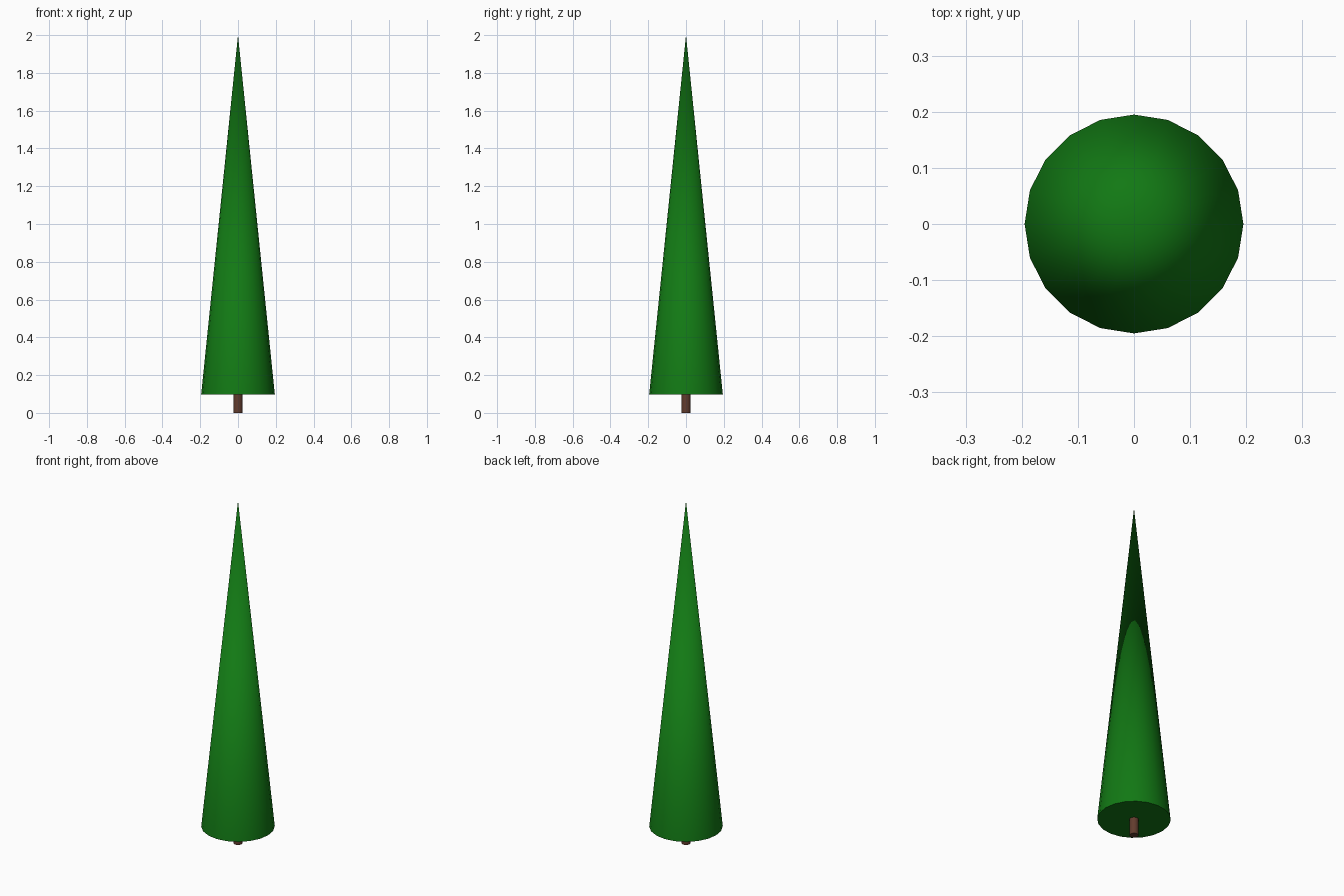
import bpy
from math import radians

if "Cube" in bpy.data.objects:
    bpy.data.objects.remove(bpy.data.objects["Cube"])

BASE_Z = 0.0976   # underside of the foliage
SIDES = 20


def cone_part(name, r_bottom, r_top, z0, z1, color):
    bpy.ops.mesh.primitive_cone_add(
        vertices=SIDES, radius1=r_bottom, radius2=r_top,
        depth=z1 - z0, location=(0, 0, (z0 + z1) / 2))
    obj = bpy.context.object
    obj.name = name
    mat = bpy.data.materials.new(name + "_color")
    mat.diffuse_color = (*color, 1)
    mat.use_nodes = True
    mat.node_tree.nodes["Principled BSDF"].inputs["Base Color"].default_value = mat.diffuse_color
    obj.data.materials.append(mat)
    # Smooth sides, crisp rim
    bpy.ops.object.shade_smooth_by_angle(angle=radians(40))
    return obj


# Tall narrow foliage cone
cone_part("foliage", 0.195, 0.0, BASE_Z, 2.0, (0.006, 0.19, 0.007))

# Short trunk stub below it
cone_part("trunk", 0.0244, 0.0244, 0.0, BASE_Z, (0.12, 0.045, 0.027))
